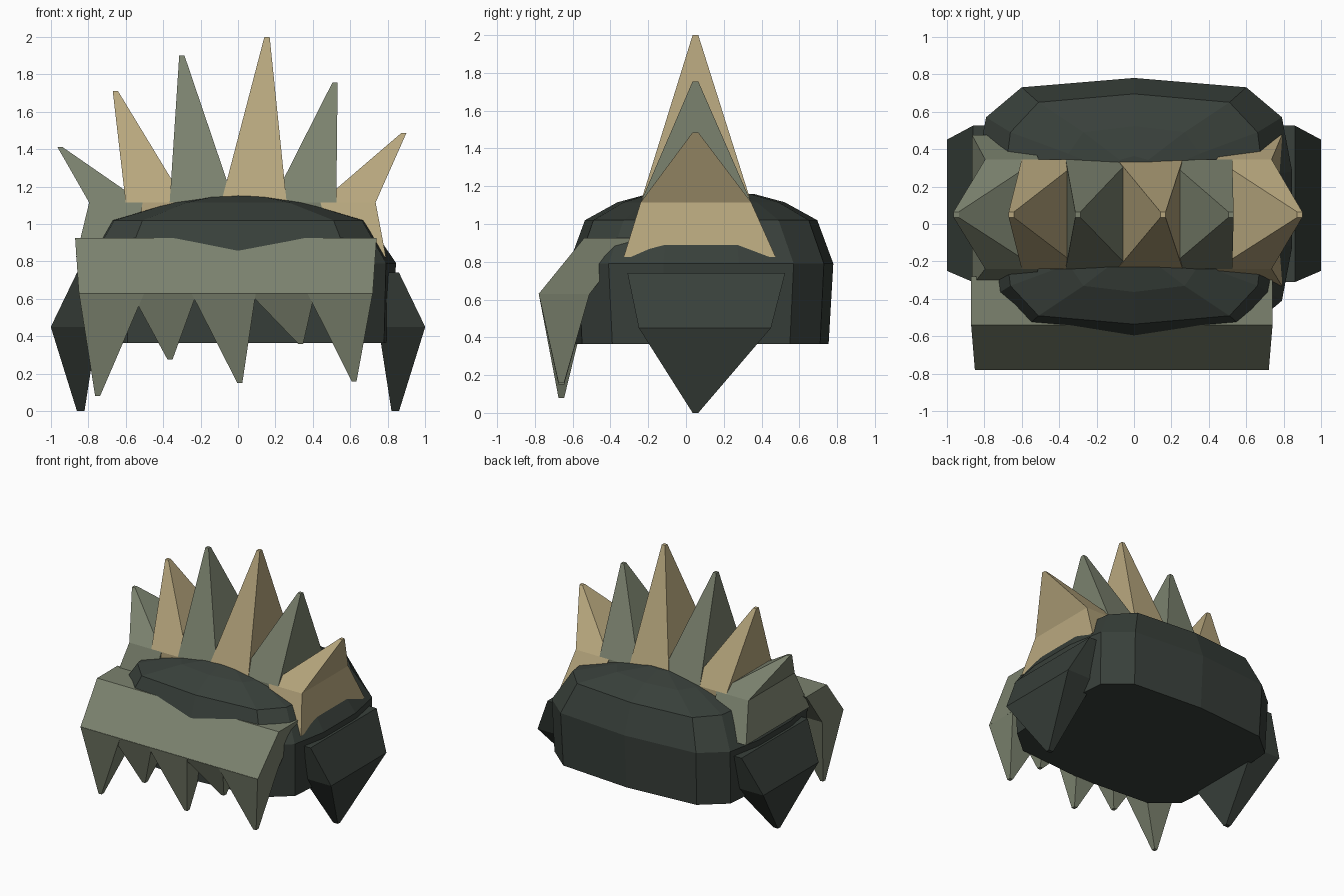
import bpy, bmesh

if "Cube" in bpy.data.objects:
    bpy.data.objects.remove(bpy.data.objects["Cube"])


def material(name, rgb):
    m = bpy.data.materials.new(name)
    m.diffuse_color = (*rgb, 1)
    m.use_nodes = True
    m.node_tree.nodes["Principled BSDF"].inputs["Base Color"].default_value = m.diffuse_color
    return m


DARK = material("dark green", (0.040, 0.051, 0.043))
GREEN = material("sage green", (0.200, 0.225, 0.158))
TAN = material("tan", (0.480, 0.390, 0.210))


def loft(name, rings, mat):
    """Skin a stack of equal-length point rings and cap both ends."""
    bm = bmesh.new()
    vs = [[bm.verts.new(p) for p in ring] for ring in rings]
    n = len(vs[0])
    for a, b in zip(vs, vs[1:]):
        for i in range(n):
            j = (i + 1) % n
            bm.faces.new((a[i], a[j], b[j], b[i]))
    bm.faces.new(vs[0])
    bm.faces.new(vs[-1])
    bmesh.ops.recalc_face_normals(bm, faces=bm.faces)
    me = bpy.data.meshes.new(name)
    bm.to_mesh(me)
    bm.free()
    me.materials.append(mat)
    ob = bpy.data.objects.new(name, me)
    bpy.context.collection.objects.link(ob)
    return ob


def rect(x0, x1, y0, y1, z):
    return [(x0, y0, z), (x1, y0, z), (x1, y1, z), (x0, y1, z)]


def cap_ring(quarter, z):
    """Mirror a quarter outline (back centre to side) about x = 0 and y = 0.08."""
    back = quarter + [(x, -y) for x, y in reversed(quarter)]
    left = [(-x, y) for x, y in reversed(back) if x > 0]
    return [(x, y + 0.08, z) for x, y in back + left]


# Main cap: faceted body with a chamfered rim and shallow dome
wide = [(0, 0.70), (0.60, 0.65), (0.79, 0.49), (0.845, 0.20)]
rim = [(0, 0.615), (0.51, 0.57), (0.66, 0.41), (0.69, 0.18)]
loft("hair_cap", [
    cap_ring([(0, 0.675), (0.59, 0.63), (0.78, 0.47), (0.80, 0.20)], 0.365),
    cap_ring(wide, 0.79),
    cap_ring(rim, 1.02),
    cap_ring([(x * 0.53, y * 0.72) for x, y in rim], 1.115),
    cap_ring([(x * 0.15, y * 0.46) for x, y in rim], 1.158),
], DARK)

# Side locks tapering to a point
for s, side in ((-1, "left"), (1, "right")):
    loft("side_lock_" + side, [
        rect(s * 0.62, s * 0.86, -0.31, 0.525, 0.74),
        rect(s * 0.75, s * 1.0, -0.25, 0.45, 0.45),
        rect(s * 0.82, s * 0.86, 0.035, 0.065, 0.0),
    ], DARK)

# Fringe block across the forehead
loft("fringe", [
    rect(-0.85, 0.72, -0.78, -0.51, 0.63),
    rect(-0.87, 0.74, -0.54, -0.28, 0.925),
], GREEN)

# Fringe points: base start, base end, tip x, tip z
for i, (x0, x1, tx, tz) in enumerate([
        (-0.85, -0.50, -0.75, 0.08), (-0.57, -0.22, -0.363, 0.275),
        (-0.25, 0.095, 0.01, 0.15), (0.06, 0.41, 0.335, 0.36),
        (0.37, 0.72, 0.62, 0.16)]):
    loft(f"fringe_point_{i + 1}", [
        rect(x0, x1, -0.78, -0.51, 0.632),
        rect(tx - 0.013, tx + 0.013, -0.675, -0.645, tz),
    ], GREEN)

# Crest spikes: skirt start/end, base start/end, tip x, tip z
for i, (s0, s1, x0, x1, tx, tz) in enumerate([
        (-0.865, -0.55, -0.795, -0.51, -0.95, 1.41),
        (-0.60, -0.36, -0.60, -0.28, -0.655, 1.71),
        (-0.36, -0.05, -0.365, -0.02, -0.30, 1.90),
        (-0.06, 0.26, -0.09, 0.26, 0.155, 2.0),
        (0.25, 0.53, 0.18, 0.525, 0.518, 1.755),
        (0.53, 0.79, 0.44, 0.735, 0.885, 1.485)]):
    end = i in (0, 5)
    y0, y1, z = (-0.33, 0.475, 0.825) if end else (-0.24, 0.345, 0.95)
    loft(f"crest_spike_{i + 1}", [
        rect(s0, s1, y0, y1, z),
        rect(x0, x1, -0.24, 0.345, 1.115),
        rect(tx - 0.014, tx + 0.014, 0.035, 0.065, tz),
    ], TAN if i % 2 else GREEN)
